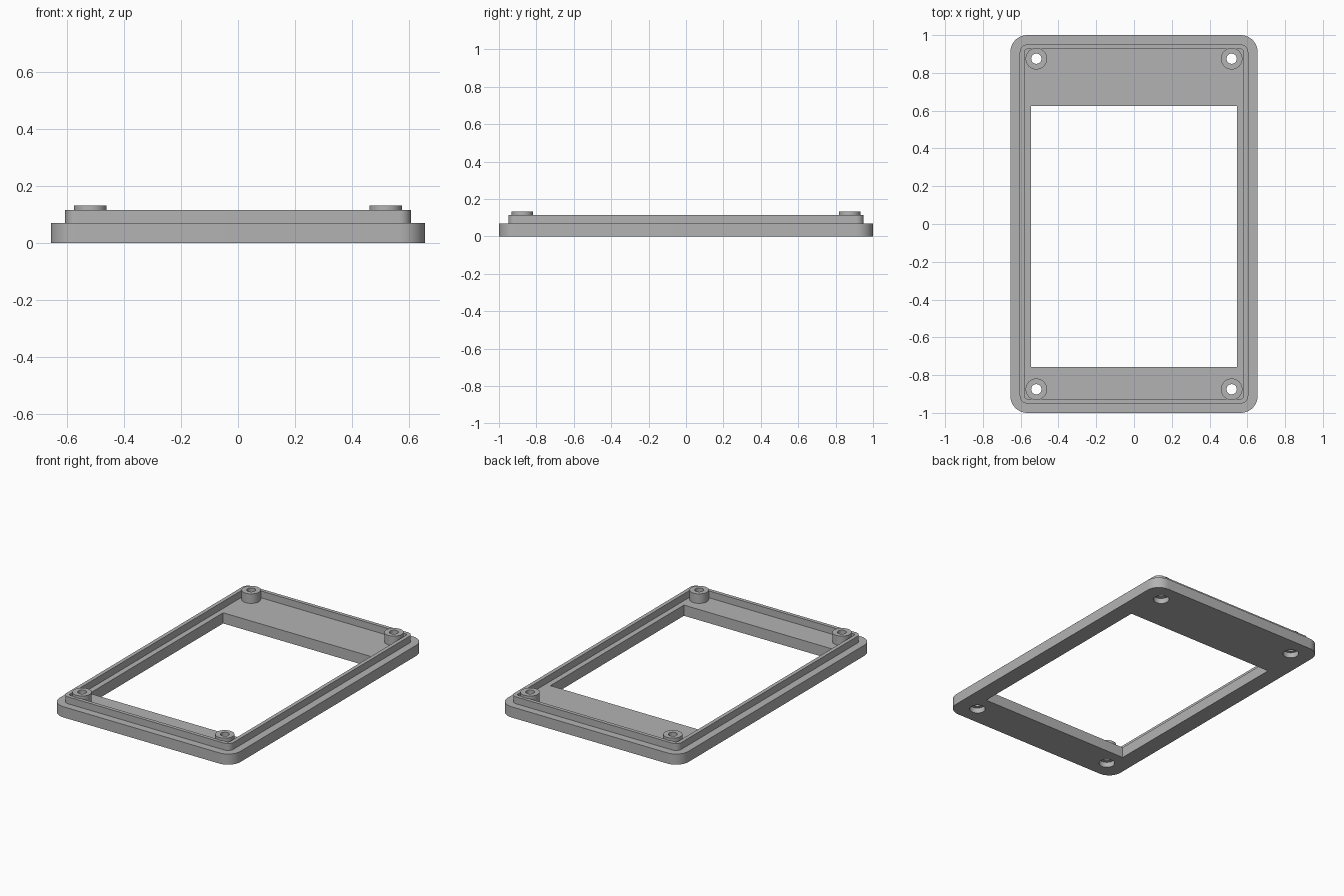
import bpy
import bmesh
from math import cos, sin, pi, radians

cube = bpy.data.objects.get("Cube")
if cube:
    bpy.data.objects.remove(cube, do_unlink=True)

grey = bpy.data.materials.new("light grey plastic")
grey.use_nodes = True
colour = (0.45, 0.45, 0.45, 1)
grey.diffuse_color = colour
grey.node_tree.nodes["Principled BSDF"].inputs["Base Color"].default_value = colour


def rounded_rect(half_x, half_y, radius, steps=10):
    """Counter-clockwise outline with a quarter arc at each corner."""
    points = []
    corners = [(1, 1), (-1, 1), (-1, -1), (1, -1)]
    for i, (sx, sy) in enumerate(corners):
        for k in range(steps + 1):
            a = (i + k / steps) * pi / 2
            points.append((sx * (half_x - radius) + radius * cos(a),
                           sy * (half_y - radius) + radius * sin(a)))
    return points


def circle(x, y, radius, sides=40):
    return [(x + radius * cos(2 * pi * k / sides), y + radius * sin(2 * pi * k / sides))
            for k in range(sides)]


def prism(name, outline, bottom, top):
    """Extrude a flat outline between two heights."""
    bm = bmesh.new()
    face = bm.faces.new([bm.verts.new((x, y, bottom)) for x, y in outline])
    new = bmesh.ops.extrude_face_region(bm, geom=[face])["geom"]
    for v in new:
        if isinstance(v, bmesh.types.BMVert):
            v.co.z = top
    bmesh.ops.recalc_face_normals(bm, faces=bm.faces)
    mesh = bpy.data.meshes.new(name)
    bm.to_mesh(mesh)
    bm.free()
    mesh.materials.append(grey)
    obj = bpy.data.objects.new(name, mesh)
    bpy.context.collection.objects.link(obj)
    return obj


def combine(target, part, operation):
    """Apply a boolean and discard the helper part."""
    part.hide_render = True
    mod = target.modifiers.new(part.name, 'BOOLEAN')
    mod.operation = operation
    mod.solver = 'EXACT'
    mod.object = part
    bpy.context.view_layer.objects.active = target
    bpy.ops.object.modifier_apply(modifier=mod.name)
    bpy.data.objects.remove(part, do_unlink=True)


FLOOR = 0.07

# Base plate with raised lip around a shallow tray
frame = prism("bezel_frame", rounded_rect(0.655, 1.0, 0.09), 0, FLOOR)
combine(frame, prism("lip", rounded_rect(0.605, 0.95, 0.04), 0.02, 0.115), 'UNION')
combine(frame, prism("tray", rounded_rect(0.58, 0.926, 0.015), FLOOR, 0.3), 'DIFFERENCE')

# Display window, nearer the front edge
window = [(-0.545, -0.757), (0.545, -0.757), (0.545, 0.625), (-0.545, 0.625)]
combine(frame, prism("window", window, -0.1, 0.3), 'DIFFERENCE')

# Screw bosses with through holes and counterbores underneath
for x in (-0.517, 0.517):
    for y in (-0.875, 0.875):
        combine(frame, prism("screw_boss", circle(x, y, 0.057), 0.05, 0.132), 'UNION')
        combine(frame, prism("screw_hole", circle(x, y, 0.027), -0.1, 0.3), 'DIFFERENCE')
        combine(frame, prism("counterbore", circle(x, y, 0.048), -0.1, 0.035), 'DIFFERENCE')

bpy.ops.object.select_all(action='DESELECT')
frame.select_set(True)
bpy.context.view_layer.objects.active = frame
bpy.ops.object.shade_smooth_by_angle(angle=radians(30))
